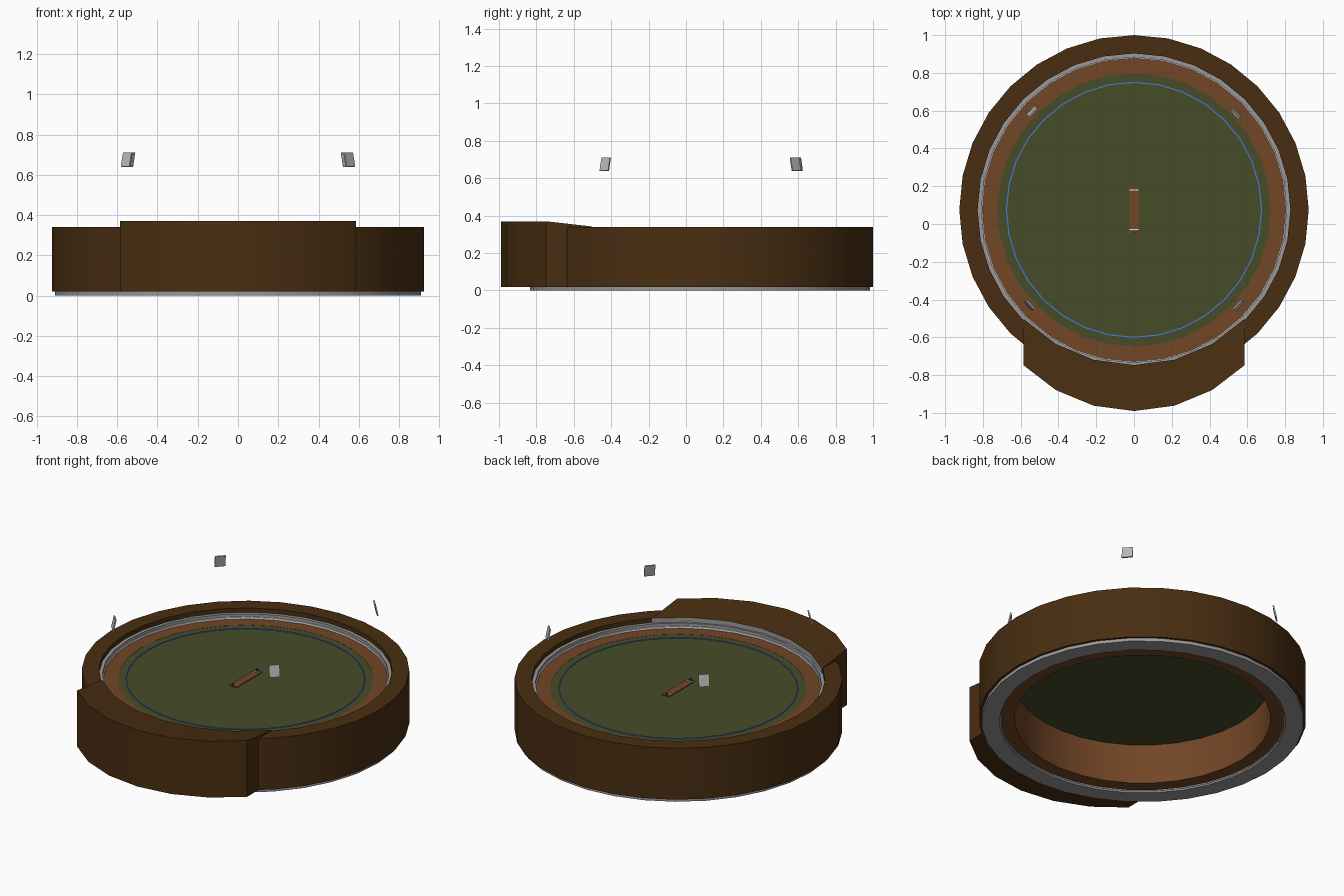
import bpy, bmesh, math
from mathutils import Matrix

if "Cube" in bpy.data.objects:
    bpy.data.objects.remove(bpy.data.objects["Cube"])

CY = 0.075     # centre of the ground in y
N = 32         # sides of every ring


def mat(name, r, g, b):
    m = bpy.data.materials.new(name)
    m.diffuse_color = (r, g, b, 1)
    m.use_nodes = True
    m.node_tree.nodes["Principled BSDF"].inputs["Base Color"].default_value = m.diffuse_color
    return m


BROWN = mat("dark_brown", 0.066, 0.027, 0.0056)
DIRT = mat("clay", 0.168, 0.061, 0.019)
GREEN = mat("grass", 0.061, 0.072, 0.021)
GREY = mat("grey", 0.32, 0.32, 0.32)
WHITE = mat("white", 0.9, 0.9, 0.9)
BLUE = mat("rope_blue", 0.06, 0.2, 0.75)
LAMP = mat("lamp_grey", 0.5, 0.5, 0.5)


def finish(name, bm, *mats):
    bmesh.ops.recalc_face_normals(bm, faces=bm.faces)
    me = bpy.data.meshes.new(name)
    bm.to_mesh(me)
    bm.free()
    ob = bpy.data.objects.new(name, me)
    bpy.context.collection.objects.link(ob)
    for m in mats:
        me.materials.append(m)
    bpy.ops.object.select_all(action='DESELECT')
    ob.select_set(True)
    bpy.context.view_layer.objects.active = ob
    bpy.ops.object.shade_smooth_by_angle(angle=math.radians(30))
    return ob


def ring(name, m, r0, r1, z0, z1):
    """Annular solid with a rectangular cross-section."""
    bm = bmesh.new()
    loops = []
    for i in range(N):
        a = 2 * math.pi * i / N
        c, s = math.cos(a), math.sin(a)
        loops.append([bm.verts.new((r * c, CY + r * s, z))
                      for r, z in ((r0, z0), (r1, z0), (r1, z1), (r0, z1))])
    for i in range(N):
        p, q = loops[i], loops[(i + 1) % N]
        for k in range(4):
            j = (k + 1) % 4
            bm.faces.new((p[k], q[k], q[j], p[j]))
    return finish(name, bm, m)


def box(name, m, size, matrix):
    bm = bmesh.new()
    bmesh.ops.create_cube(bm, size=1, matrix=matrix @ Matrix.Diagonal((*size, 1)))
    return finish(name, bm, m)


# stands, base and boundary walls
ring("stand", BROWN, 0.828, 0.925, 0.02, 0.34)
ring("base", GREY, 0.815, 0.91, 0.0, 0.02)
ring("inner_wall", GREY, 0.808, 0.83, 0.0, 0.313)
ring("boundary_line", WHITE, 0.803, 0.81, 0.01, 0.295)
ring("clay_track", DIRT, 0.723, 0.804, 0.015, 0.283)
ring("boundary_rope", BLUE, 0.672, 0.678, 0.28, 0.286)

# playing field
bm = bmesh.new()
bmesh.ops.create_cone(bm, cap_ends=True, segments=N, radius1=0.726, radius2=0.726, depth=0.02,
                      matrix=Matrix.Translation((0, CY, 0.272)))
finish("field", bm, GREEN)

# pitch, crease lines and wickets
box("pitch", DIRT, (0.05, 0.25, 0.006), Matrix.Translation((0, CY, 0.284)))
for side in (-1, 1):
    box("crease", WHITE, (0.05, 0.005, 0.003),
        Matrix.Translation((0, CY + side * 0.105, 0.288)))
    for x in (-0.008, 0, 0.008):
        box("stump", DIRT, (0.003, 0.003, 0.015),
            Matrix.Translation((x, CY + side * 0.118, 0.294)))

# front pavilion: curved outer wall, roof falling to a grey inner face
bm = bmesh.new()
sections = []
for i in range(7):
    a = math.radians(-45 + 15 * i)
    x = 0.828 * math.sin(a)
    yo = -0.162 - 0.828 * math.cos(a)
    yi = CY - math.sqrt(0.822 ** 2 - x * x)
    sections.append([bm.verts.new(p) for p in
                     ((x, yo, 0.02), (x, yo, 0.37), (x, yi, 0.342), (x, yi, 0.02))])
for p, q in zip(sections, sections[1:]):
    for k in range(4):
        j = (k + 1) % 4
        f = bm.faces.new((p[k], q[k], q[j], p[j]))
        f.material_index = 1 if k == 2 else 0
bm.faces.new(sections[0])
bm.faces.new(sections[-1])
finish("pavilion", bm, BROWN, GREY)

# four floodlight panels facing the middle and leaning inward
for x, y in ((0.54, 0.585), (-0.54, 0.595), (-0.553, -0.432), (0.553, -0.432)):
    yaw = math.atan2(y - CY, x)
    box("floodlight", LAMP, (0.008, 0.062, 0.072),
        Matrix.Translation((x, y, 0.675)) @ Matrix.Rotation(yaw, 4, 'Z')
        @ Matrix.Rotation(math.radians(-12), 4, 'Y'))
